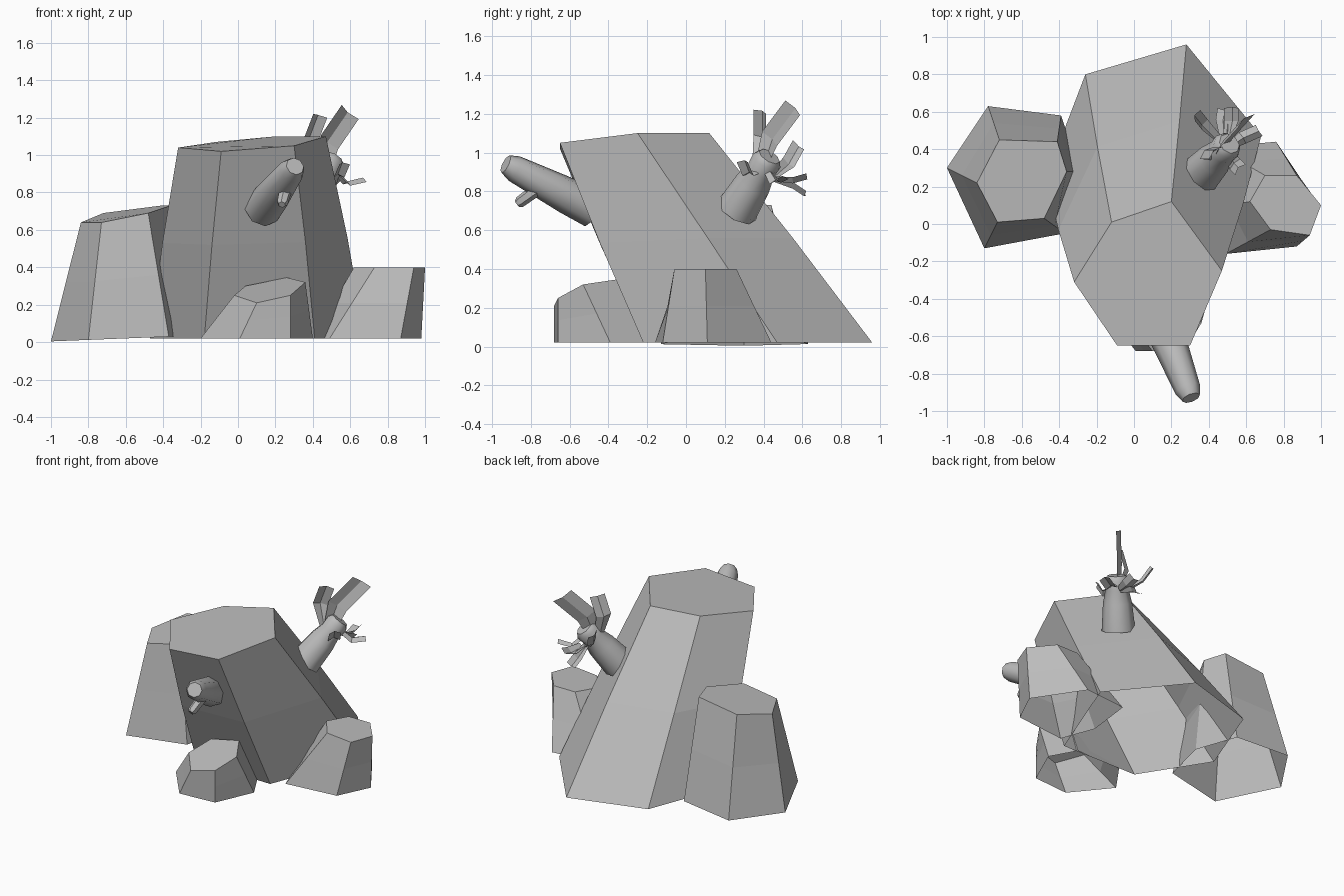
import bpy, bmesh
from mathutils import Vector

cube = bpy.data.objects.get("Cube")
if cube:
    bpy.data.objects.remove(cube, do_unlink=True)

grey = bpy.data.materials.new("stone_grey")
grey.use_nodes = True
tone = (0.5, 0.5, 0.5, 1)
grey.diffuse_color = tone
grey.node_tree.nodes["Principled BSDF"].inputs["Base Color"].default_value = tone


def finish(name, bm, smooth=False):
    mesh = bpy.data.meshes.new(name)
    bm.to_mesh(mesh)
    bm.free()
    obj = bpy.data.objects.new(name, mesh)
    bpy.context.collection.objects.link(obj)
    mesh.materials.append(grey)
    if smooth:
        bpy.ops.object.select_all(action='DESELECT')
        obj.select_set(True)
        bpy.context.view_layer.objects.active = obj
        bpy.ops.object.shade_smooth_by_angle(angle=0.9)
    return obj


def skin(bm, rings, closed=True):
    for a, b in zip(rings, rings[1:]):
        n = len(a)
        for i in range(n if closed else n - 1):
            j = (i + 1) % n
            bm.faces.new((a[i], a[j], b[j], b[i]))


def rock(name, base, top, tilt=0.0, bulge=1.02):
    """Six-sided leaning boulder, open underneath, with a slight bend halfway."""
    low = [Vector((x, y, 0.02 + tilt * (x + 0.6))) for x, y in base]
    high = [Vector(p) for p in top]
    mid = [(a + b) / 2 for a, b in zip(low, high)]
    centre = sum(mid, Vector()) / len(mid)
    mid = [centre + (p - centre) * bulge for p in mid]
    bm = bmesh.new()
    rings = [[bm.verts.new(p) for p in ring] for ring in (low, mid, high)]
    skin(bm, rings)
    bm.faces.new(rings[-1])
    return finish(name, bm)


def stub(name, start, end, sections, sides=8):
    """Tapered round branch; sections are (fraction along axis, radius)."""
    start, end = Vector(start), Vector(end)
    axis = end - start
    turn = axis.to_track_quat('Z', 'Y')
    bm = bmesh.new()
    rings = []
    for t, r in sections:
        ring = bmesh.ops.create_circle(bm, segments=sides, radius=r)["verts"]
        for v in ring:
            v.co = start + axis * t + turn @ v.co
        rings.append(ring)
    skin(bm, rings)
    bm.faces.new(rings[-1])
    bmesh.ops.recalc_face_normals(bm, faces=bm.faces)
    return finish(name, bm, smooth=True)


def leaf(name, path, side, width, fold=0.02):
    """Folded strip that follows a short path, creased along its middle."""
    pts = [Vector(p) for p in path]
    side = Vector(side).normalized()
    bm = bmesh.new()
    rows = []
    for i, p in enumerate(pts):
        run = pts[min(i + 1, len(pts) - 1)] - pts[max(i - 1, 0)]
        up = run.cross(side).normalized() * fold
        w = side * width * (0.3 if i == 0 else 0.5)
        rows.append([bm.verts.new(q) for q in (p - w, p + up, p + w)])
    skin(bm, rows, closed=False)
    return finish(name, bm)


# Boulders
rock("main_boulder",
     [(-.18, -.21), (.41, -.22), (.68, .47), (.28, .96), (-.26, .80), (-.47, .25)],
     [(-.09, -.65, 1.02), (.30, -.65, 1.05), (.47, -.25, 1.10),
      (.20, .12, 1.10), (-.12, .01, 1.07), (-.32, -.31, 1.04)])
rock("right_side_boulder",
     [(-.80, -.13), (-.37, -.05), (-.29, .28), (-.39, .58), (-.78, .63), (-1, .30)],
     [(-.73, .01, .64), (-.48, .03, .69), (-.36, .28, .73),
      (-.41, .44, .73), (-.72, .45, .69), (-.84, .22, .64)], tilt=0.04, bulge=1)
rock("left_side_boulder",
     [(.49, -.16), (.87, -.12), (.98, .11), (.76, .44), (.44, .41), (.40, .08)],
     [(.73, -.03, .40), (.94, -.06, .40), (1, .10, .40),
      (.87, .26, .40), (.70, .26, .40), (.62, .12, .40)], bulge=1)
rock("front_boulder",
     [(.01, -.68), (.28, -.66), (.40, -.39), (.30, -.21), (-.05, -.21), (-.20, -.42)],
     [(.10, -.68, .21), (.28, -.66, .25), (.36, -.53, .32),
      (.26, -.36, .345), (.04, -.36, .30), (-.02, -.53, .25)], bulge=1)

# Front branch with its small twig
stub("front_branch", (.13, -.48, .71), (.305, -.93, .94),
     [(0, .10), (.3, .095), (.9, .07), (1, .05)])
stub("front_twig", (.26, -.74, .83), (.235, -.87, .735),
     [(0, .035), (.9, .03), (1, .02)], sides=6)

# Back stump that carries the leaves
stub("back_stump", (.35, .26, .70), (.51, .43, .98),
     [(0, .11), (.5, .095), (.75, .075), (.92, .08), (1, .06)])

# Leaves: path, sideways direction, width
leaves = [
    ([(.46, .38, .92), (.49, .43, 1.07), (.60, .55, 1.23)], (.6, .5, -.5), .14),
    ([(.44, .36, .92), (.39, .38, 1.08), (.44, .38, 1.21)], (.7, .6, -.2), .10),
    ([(.46, .45, .88), (.38, .53, .95), (.34, .58, 1.04)], (.3, .6, -.5), .08),
    ([(.50, .38, .90), (.54, .32, .88), (.57, .29, .95)], (.6, .6, 0), .08),
    ([(.52, .42, .90), (.58, .46, .84), (.67, .50, .86)], (-.5, .8, .1), .07),
    ([(.50, .46, .87), (.52, .55, .86), (.52, .62, .88)], (.9, 0, .3), .08),
    ([(.48, .45, .87), (.47, .56, .83), (.48, .62, .79)], (.9, 0, .3), .07),
]
for i, (path, side, width) in enumerate(leaves, 1):
    leaf(f"leaf_{i}", path, side, width)
